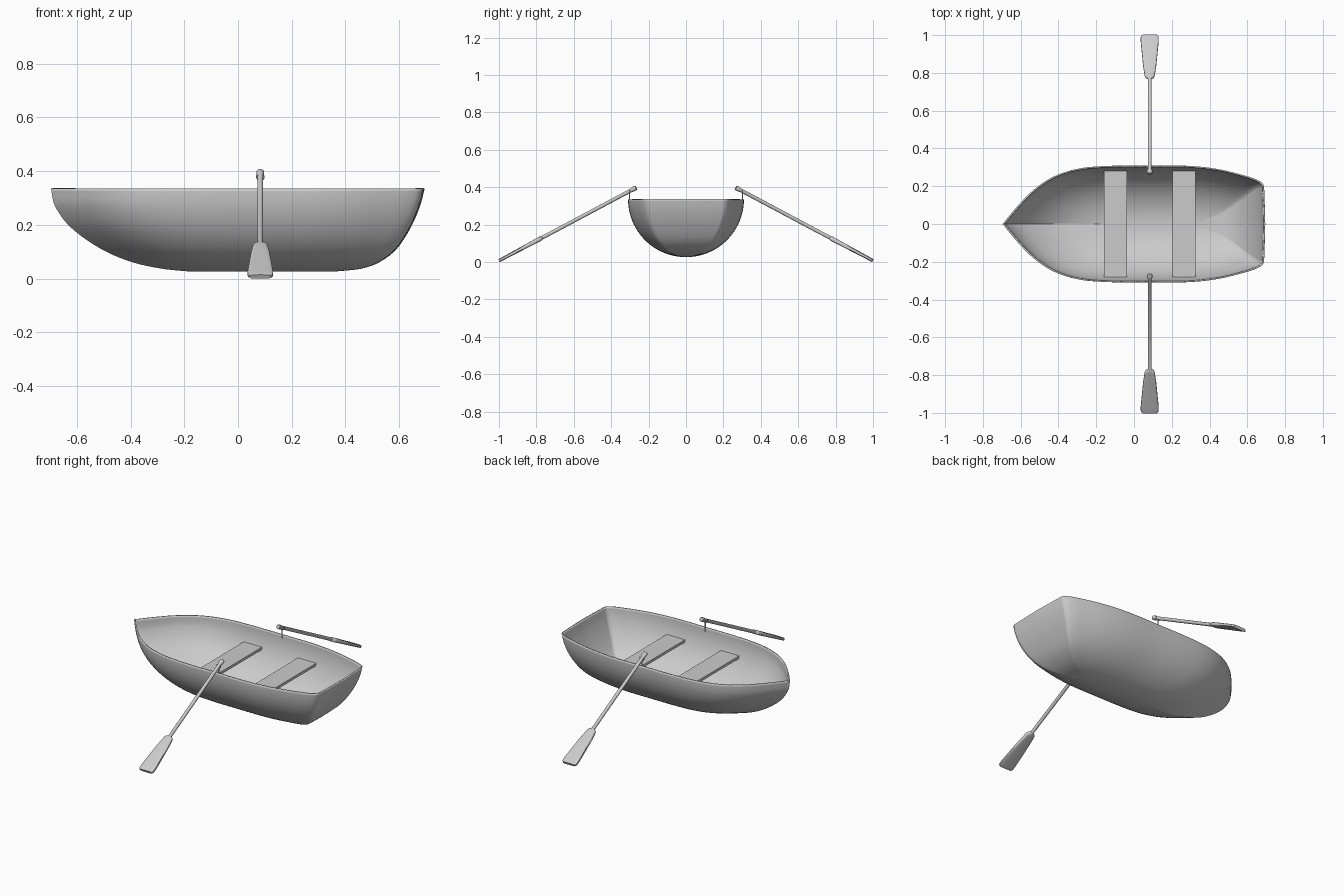
import bpy, bmesh
from math import sin, cos, pi, copysign
from mathutils import Vector

if "Cube" in bpy.data.objects:
    bpy.data.objects.remove(bpy.data.objects["Cube"])


def smooth_path(pts, n):
    """Catmull-Rom samples through the given points."""
    p = [Vector(q) for q in pts]
    p = [2 * p[0] - p[1]] + p + [2 * p[-1] - p[-2]]
    out = []
    for i in range(1, len(p) - 2):
        a, b, c, d = p[i - 1:i + 3]
        for k in range(n):
            t = k / n
            out.append(0.5 * (2 * b + (c - a) * t + (2 * a - 5 * b + 4 * c - d) * t * t
                              + (3 * b - a - 3 * c + d) * t ** 3))
    return out + [p[-2]]


def make_object(name, bm, angle=40):
    bmesh.ops.recalc_face_normals(bm, faces=bm.faces[:])
    me = bpy.data.meshes.new(name)
    bm.to_mesh(me)
    bm.free()
    ob = bpy.data.objects.new(name, me)
    bpy.context.collection.objects.link(ob)
    bpy.ops.object.select_all(action='DESELECT')
    bpy.context.view_layer.objects.active = ob
    ob.select_set(True)
    bpy.ops.object.shade_smooth_by_angle(angle=angle * pi / 180)
    return ob


def loft(bm, rings, caps=True):
    """Skin closed rings of equal length."""
    vs = [[bm.verts.new(c) for c in r] for r in rings]
    n = len(vs[0])
    for a, b in zip(vs, vs[1:]):
        for i in range(n):
            j = (i + 1) % n
            bm.faces.new((a[i], a[j], b[j], b[i]))
    if caps:
        bm.faces.new(vs[0])
        bm.faces.new(vs[-1])


# Hull: waterlines scaled between the stem and stern profiles
plan = [(-.696, 0, 0), (-.617, .095, 0), (-.527, .185, 0), (-.42, .254, 0), (-.29, .294, 0),
        (-.13, .308, 0), (.08, .309, 0), (.29, .308, 0), (.45, .29, 0), (.585, .257, 0),
        (.655, .233, 0), (.684, .21, 0), (.69, .17, 0), (.695, 0, 0)]
profile = [(.335, -.696, .695), (.268, -.68, .677), (.19, -.622, .643), (.112, -.513, .592),
           (.063, -.40, .53), (.037, -.285, .46), (.026, -.18, .36)]  # z, bow x, stern x
half = smooth_path(plan, 5)
outline = half + [Vector((p.x, -p.y, 0)) for p in half[-2:0:-1]]
RIM, DEPTH = .335, .309
rings = []
for z, bow, stern in smooth_path(profile, 6):
    w = max(0, 1 - ((RIM - z) / DEPTH) ** 2) ** .5
    rings.append([(bow + (p.x + .696) / 1.391 * (stern - bow), p.y * w, z) for p in outline])
bm = bmesh.new()
loft(bm, rings, caps=False)
bmesh.ops.remove_doubles(bm, verts=bm.verts[:], dist=.0004)
hull = make_object("hull", bm)
wall = hull.modifiers.new("wall", 'SOLIDIFY')
wall.thickness = .008
wall.offset = -1

# Two bench seats
for name, x in (("front_seat", -.098), ("rear_seat", .265)):
    bm = bmesh.new()
    bmesh.ops.create_cube(bm, size=1)
    bmesh.ops.scale(bm, vec=(.122, .562, .016), verts=bm.verts[:])
    bmesh.ops.translate(bm, vec=(x, 0, .228), verts=bm.verts[:])
    make_object(name, bm)

# Oars: distance along, half width, half thickness, squareness of the section
OAR_X, LENGTH = .083, .832
sections = [(0, .010, .010, 1), (.004, .014, .013, 1), (.022, .014, .013, 1), (.03, .010, .010, 1),
            (.57, .010, .010, 1), (.578, .022, .012, .7), (.59, .027, .012, .5),
            (.65, .035, .011, .45), (.74, .043, .010, .45), (.80, .048, .009, .45),
            (.824, .047, .009, .45), (LENGTH, .040, .008, .45)]


def power(v, e):
    return copysign(abs(v) ** e, v) if abs(v) > 1e-6 else 0


for side, label in ((-1, "front"), (1, "back")):
    start = Vector((OAR_X, side * .265, .398))
    axis = (Vector((OAR_X, side * .996, .009)) - start).normalized()
    across = Vector((1, 0, 0))
    up = axis.cross(across)
    bm = bmesh.new()
    loft(bm, [[start + axis * s + across * hw * power(cos(a), e) + up * ht * power(sin(a), e)
               for a in (2 * pi * i / 20 for i in range(20))] for s, hw, ht, e in sections])
    make_object(label + "_oar", bm)

    # Oarlock: thin pin with an open fork cradling the shaft
    y = side * .302
    centre = start + axis * ((.302 - .265) / abs(axis.y))
    cu = bpy.data.curves.new(label + "_oarlock", 'CURVE')
    cu.dimensions = '3D'
    cu.bevel_depth = .003
    cu.bevel_resolution = 2
    cu.use_fill_caps = True
    fork = [centre + Vector((cos(a) * .013, 0, sin(a) * .013))
            for a in (pi + pi * 1.3 * i / 14 - .15 * pi for i in range(15))]
    for pts in ([(OAR_X, y, .30), (OAR_X, y, centre.z - .013)], fork):
        sp = cu.splines.new('POLY')
        sp.points.add(len(pts) - 1)
        for q, c in zip(sp.points, pts):
            q.co = (*c, 1)
    ob = bpy.data.objects.new(label + "_oarlock", cu)
    bpy.context.collection.objects.link(ob)
